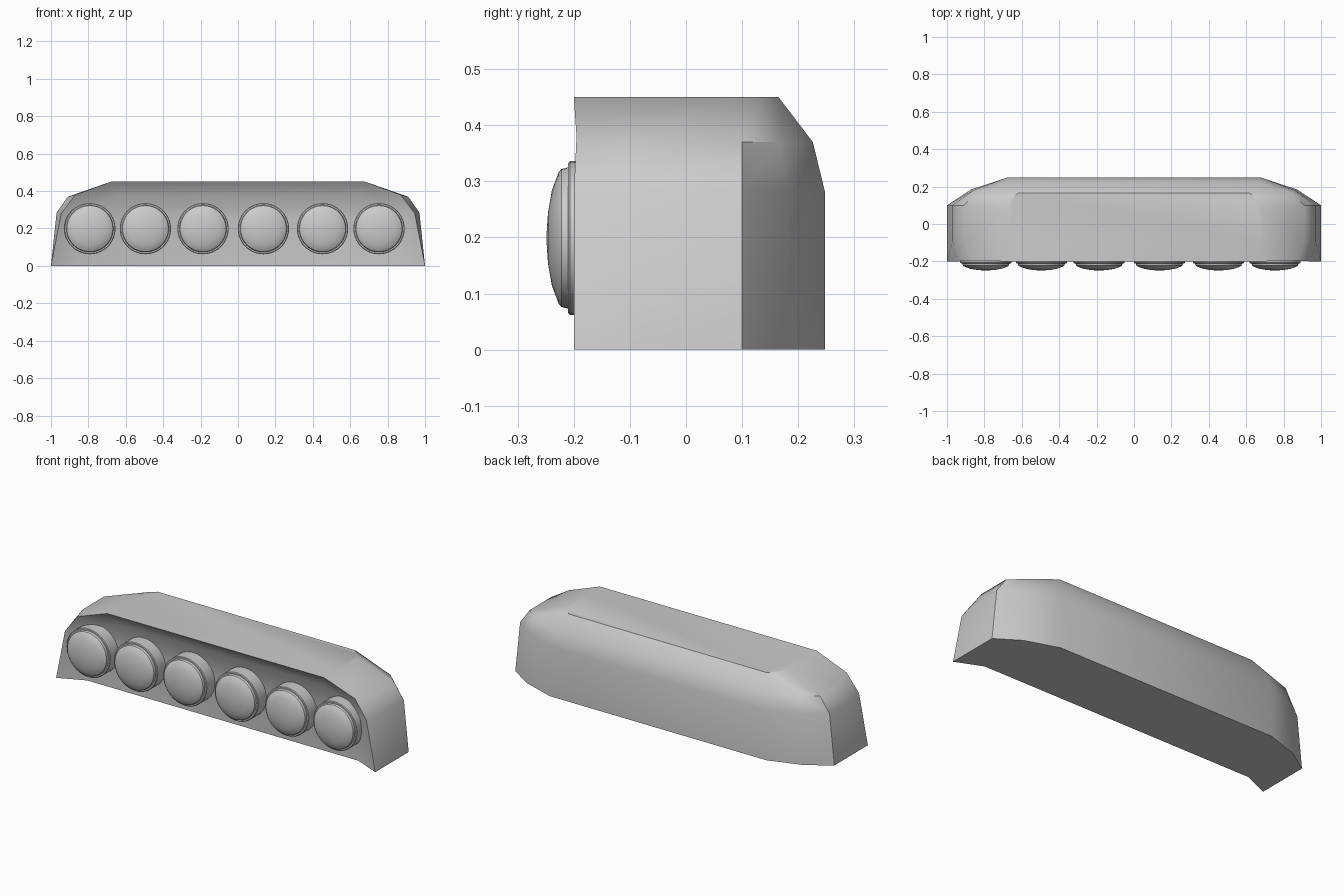
import bpy, bmesh, math

if "Cube" in bpy.data.objects:
    bpy.data.objects.remove(bpy.data.objects["Cube"])


def finish(bm, name, angle):
    bmesh.ops.recalc_face_normals(bm, faces=bm.faces[:])
    me = bpy.data.meshes.new(name)
    bm.to_mesh(me)
    bm.free()
    ob = bpy.data.objects.new(name, me)
    bpy.context.collection.objects.link(ob)
    bpy.ops.object.select_all(action='DESELECT')
    ob.select_set(True)
    bpy.context.view_layer.objects.active = ob
    bpy.ops.object.shade_smooth_by_angle(angle=math.radians(angle))
    return ob


# Housing: right-hand half of each horizontal layer, from recess to rim to back
layers = [
    [(.85, -.135, 0), (1, -.2, 0), (1, -.09, 0), (1, .1, 0), (.87, .185, 0), (.68, .248, 0)],
    [(.83, -.135, .25), (.945, -.2, .28), (.97, -.09, .285), (.97, .1, .285), (.86, .18, .285), (.68, .248, .28)],
    [(.78, -.135, .32), (.87, -.195, .38), (.91, -.09, .37), (.91, .1, .37), (.84, .165, .37), (.66, .226, .37)],
    [(.65, -.135, .37), (.68, -.2, .45), (.68, -.09, .45), (.68, .08, .45), (.66, .13, .45), (.62, .165, .45)],
]
bm = bmesh.new()
R = [[bm.verts.new(p) for p in row] for row in layers]
L = [[bm.verts.new((-x, y, z)) for x, y, z in row] for row in layers]
for S in (R, L):
    for a, b in zip(S, S[1:]):
        for i in range(5):
            bm.faces.new((a[i], a[i + 1], b[i + 1], b[i]))
for i in range(3):
    bm.faces.new((R[i][5], L[i][5], L[i + 1][5], R[i + 1][5]))      # back
    bm.faces.new((R[i][0], L[i][0], L[i + 1][0], R[i + 1][0]))      # recessed panel
bm.faces.new((R[3][0], L[3][0], L[3][1], R[3][1]))                  # lip underside
bm.faces.new(R[3][1:] + L[3][:0:-1])                                # top
bm.faces.new(R[0] + L[0][::-1])                                     # bottom
finish(bm, "housing", 40)

# Lamps: a bezel ring with a domed lens, turned about the y axis
profile = [(.137, -.13), (.137, -.207), (.133, -.21), (.126, -.21), (.123, -.222),
           (.117, -.227), (.085, -.239), (.045, -.246), (0, -.249)]
SEG = 40
for n, cx in enumerate((-.792, -.495, -.187, .136, .452, .754)):
    bm = bmesh.new()
    rings = []
    for r, y in profile[:-1]:
        rings.append([bm.verts.new((cx + r * math.cos(k * math.tau / SEG), y,
                                    .199 + r * math.sin(k * math.tau / SEG))) for k in range(SEG)])
    tip = bm.verts.new((cx, profile[-1][1], .199))
    for k in range(SEG):
        j = (k + 1) % SEG
        for a, b in zip(rings, rings[1:]):
            bm.faces.new((a[k], a[j], b[j], b[k]))
        bm.faces.new((rings[-1][k], rings[-1][j], tip))
    finish(bm, f"lamp_{n + 1}", 35)
